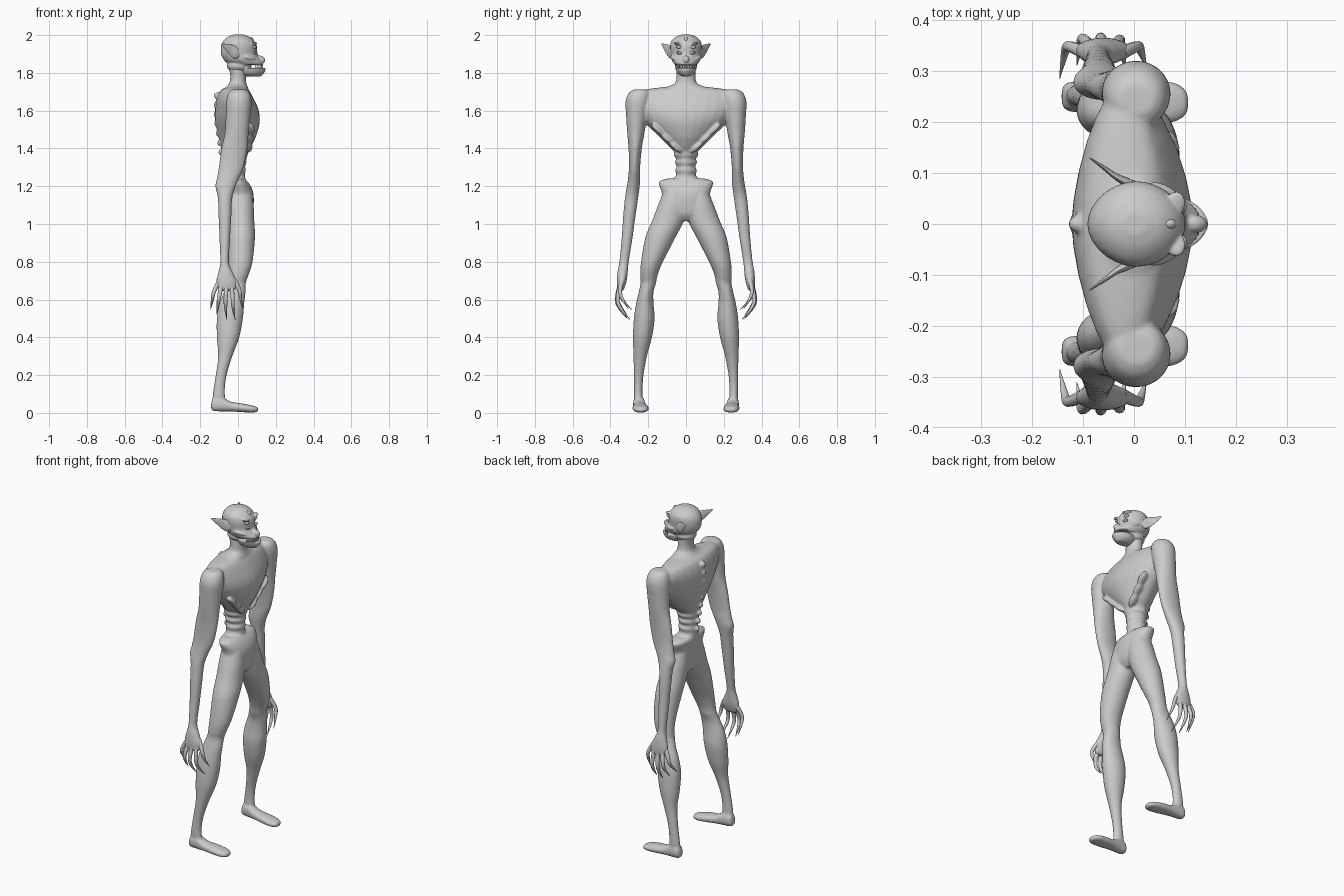
import bpy, bmesh, math
from mathutils import Vector, Matrix


def finish(bm, name):
    bmesh.ops.recalc_face_normals(bm, faces=bm.faces)
    for f in bm.faces:
        f.smooth = True
    me = bpy.data.meshes.new(name)
    bm.to_mesh(me)
    bm.free()
    ob = bpy.data.objects.new(name, me)
    bpy.context.collection.objects.link(ob)
    return ob


def spline(rows, steps=4):
    """Catmull-Rom interpolation between section rows."""
    out = []
    for i in range(len(rows) - 1):
        p0, p1 = rows[max(i - 1, 0)], rows[i]
        p2, p3 = rows[i + 1], rows[min(i + 2, len(rows) - 1)]
        for k in range(steps):
            t = k / steps
            out.append([0.5 * (2 * b + (c - a) * t + (2 * a - 5 * b + 4 * c - d) * t * t
                               + (3 * b - a - 3 * c + d) * t ** 3)
                        for a, b, c, d in zip(p0, p1, p2, p3)])
    return out + [list(rows[-1])]


def loft(name, rows, axis='z', p=2.0, side=1, n=28):
    """Rows are (position, min a, max a, min b, max b) of each section."""
    bm = bmesh.new()
    rings = []
    for h, a0, a1, b0, b1 in spline(rows):
        ring = []
        for i in range(n):
            t = 2 * math.pi * i / n
            c, s = math.cos(t), math.sin(t)
            a = (a0 + a1) / 2 + (a1 - a0) / 2 * math.copysign(abs(c) ** (2 / p), c)
            b = (b0 + b1) / 2 + (b1 - b0) / 2 * math.copysign(abs(s) ** (2 / p), s)
            co = (a, b * side, h) if axis == 'z' else (h, a * side, b)
            ring.append(bm.verts.new(co))
        rings.append(ring)
    for r, q in zip(rings, rings[1:]):
        for i in range(n):
            j = (i + 1) % n
            bm.faces.new((r[i], r[j], q[j], q[i]))
    bm.faces.new(rings[0])
    bm.faces.new(rings[-1])
    return finish(bm, name)


def sym(rows):
    return [(z, xb, xf, -w, w) for z, xb, xf, w in rows]


def blob(name, loc, size, rot=(0, 0, 0)):
    bm = bmesh.new()
    bmesh.ops.create_uvsphere(bm, u_segments=20, v_segments=12, radius=1)
    ob = finish(bm, name)
    ob.location, ob.scale, ob.rotation_euler = loc, size, rot
    return ob


def fuse(parts, name, voxel, smooth):
    bpy.ops.object.select_all(action='DESELECT')
    for o in parts:
        o.select_set(True)
    bpy.context.view_layer.objects.active = parts[0]
    bpy.ops.object.join()
    ob = parts[0]
    ob.name = name
    m = ob.modifiers.new("fuse", 'REMESH')
    m.mode, m.voxel_size, m.use_smooth_shade = 'VOXEL', voxel, True
    m = ob.modifiers.new("soften", 'SMOOTH')
    m.factor, m.iterations = 0.5, smooth
    return ob


# Torso: broad shoulders, V-shaped chest, thin ridged waist
parts = [loft("torso", sym([
    (1.725, -.06, .04, .12), (1.705, -.095, .06, .24), (1.66, -.115, .085, .28),
    (1.60, -.122, .11, .262), (1.54, -.12, .115, .22), (1.47, -.105, .098, .15),
    (1.42, -.092, .075, .10), (1.385, -.085, .055, .064), (1.365, -.082, .052, .066),
    (1.345, -.078, .044, .052), (1.325, -.077, .045, .06), (1.305, -.073, .038, .048),
    (1.285, -.073, .042, .058), (1.26, -.07, .036, .052), (1.235, -.068, .04, .07),
    (1.20, -.06, .04, .09)]), p=1.75)]

# Pelvis with flared hip crests
parts.append(loft("pelvis", sym([
    (1.24, -.06, .035, .105), (1.225, -.066, .05, .142), (1.20, -.066, .068, .14),
    (1.16, -.062, .082, .128), (1.10, -.06, .083, .135), (1.05, -.055, .075, .13),
    (1.015, -.03, .05, .07)]), p=2.2))

# Neck and trapezius
parts.append(loft("neck", sym([
    (1.86, -.06, .04, .05), (1.80, -.043, .042, .05), (1.765, -.042, .042, .052),
    (1.74, -.05, .046, .065), (1.715, -.07, .055, .13), (1.68, -.08, .06, .16)])))

# Vertebrae down the back
for i in range(9):
    z = 1.68 - i * .05
    x = -.113 + .045 * max(0, (1.55 - z) / .3)
    parts.append(blob("vertebra", (x, 0, z), (.016, .016, .017)))

for s in (1, -1):
    # Arm down to the palm
    parts.append(loft("arm", [
        (1.712, -.03, .04, .215, .275), (1.695, -.05, .06, .19, .302),
        (1.65, -.062, .072, .19, .32), (1.57, -.065, .066, .205, .317),
        (1.48, -.07, .056, .22, .311), (1.40, -.088, .05, .234, .304),
        (1.30, -.102, .03, .243, .302), (1.24, -.112, .005, .243, .307),
        (1.20, -.12, -.012, .245, .313), (1.14, -.107, -.03, .253, .323),
        (1.05, -.103, -.035, .266, .332), (.92, -.098, -.042, .284, .341),
        (.80, -.094, -.048, .303, .353), (.75, -.103, -.03, .308, .362),
        (.70, -.115, -.008, .314, .366), (.66, -.108, -.01, .326, .364),
        (.645, -.09, -.025, .335, .358)], side=s))
    # Leg from hip to ankle
    parts.append(loft("leg", [
        (1.17, -.05, .07, .02, .12), (1.10, -.058, .083, .0, .148),
        (1.02, -.058, .086, .01, .178), (.93, -.055, .09, .055, .215),
        (.80, -.05, .077, .122, .238), (.73, -.052, .056, .15, .242),
        (.69, -.058, .042, .158, .24), (.64, -.075, .04, .172, .25),
        (.58, -.098, .033, .172, .264), (.50, -.112, .026, .166, .276),
        (.40, -.112, .007, .18, .281), (.30, -.105, -.03, .207, .278),
        (.20, -.118, -.06, .225, .276), (.11, -.132, -.07, .23, .276),
        (.04, -.138, -.06, .225, .275)], side=s))
    # Foot, lofted from heel to toes
    parts.append(loft("foot", [
        (-.142, .235, .265, .02, .05), (-.13, .222, .278, .01, .08),
        (-.09, .217, .28, .008, .085), (-.04, .21, .28, .008, .06),
        (.02, .2, .283, .004, .05), (.07, .198, .28, .002, .04),
        (.098, .21, .268, .004, .032), (.107, .225, .25, .01, .024)],
        'x', 2.4, s))
    # Raised rib edge of the chest
    for k in range(3):
        parts.append(blob("rib", (.065 - k * .006, s * (.15 - k * .045), 1.50 - k * .045),
                          (.025, .045, .014), (s * .75, 0, 0)))
fuse(parts, "body", .006, 4)

# Head: skull, nose, brow, hinge and lower jaw
head = [loft("skull", sym([
    (2.003, -.02, .025, .022), (1.992, -.052, .058, .052), (1.97, -.077, .085, .077),
    (1.94, -.09, .1, .084), (1.90, -.09, .103, .08), (1.87, -.076, .12, .076),
    (1.855, -.062, .132, .068), (1.843, -.05, .132, .058)]), p=1.9)]
head.append(loft("jaw", sym([
    (1.826, .0, .145, .057), (1.812, .0, .145, .052),
    (1.795, .01, .135, .042), (1.782, .03, .122, .022)]), p=1.8))
head.append(blob("jaw_hinge", (.005, 0, 1.838), (.065, .06, .038)))
head.append(blob("nose", (.12, 0, 1.872), (.026, .018, .018), (0, .5, 0)))
for s in (1, -1):
    head.append(blob("brow", (.078, s * .035, 1.952), (.022, .032, .009), (s * .3, 0, -s * .4)))
    head.append(blob("cheekbone", (.06, s * .058, 1.878), (.04, .018, .012), (0, .2, -s * .5)))
fuse(head, "head", .004, 2)

# Ears, swept back to points
for s in (1, -1):
    loft("ear", [
        (.015, .06, .078, 1.89, 1.925), (-.01, .07, .09, 1.876, 1.94),
        (-.035, .085, .1, 1.885, 1.949), (-.06, .106, .116, 1.915, 1.953),
        (-.087, .128, .131, 1.95, 1.957)], 'x', 2, s)

# Eyes: two pairs and a single upright one on the forehead
blob("forehead_eye", (.068, 0, 1.974), (.016, .011, .015), (0, .7, 0))
for s in (1, -1):
    blob("upper_eye", (.084, s * .036, 1.935), (.014, .018, .009), (s * .25, 0, -s * .5))
    blob("lower_eye", (.089, s * .034, 1.905), (.014, .017, .008), (s * .25, 0, -s * .5))

# Teeth around both lips
bm = bmesh.new()
for i in range(13):
    a = math.radians(-66 + 11 * i)
    x, y = .066 + .062 * math.cos(a), .05 * math.sin(a)
    for z, flip in ((1.838, math.pi), (1.83, 0)):
        bmesh.ops.create_cone(bm, cap_ends=True, segments=6, radius1=.005, radius2=.0005, depth=.014,
                              matrix=Matrix.Translation((x, y, z)) @ Matrix.Rotation(flip, 4, 'X'))
finish(bm, "teeth")

# Clawed fingers, curling inwards
fingers = [
    ((-.095, .335, .70), (-.128, .352, .65), (-.135, .345, .60), (-.146, .285, .545)),
    ((-.085, .345, .68), (-.10, .368, .62), (-.105, .358, .575), (-.112, .312, .52)),
    ((-.06, .347, .68), (-.066, .372, .61), (-.066, .355, .55), (-.06, .306, .495)),
    ((-.035, .345, .68), (-.028, .368, .61), (-.026, .35, .55), (-.015, .296, .495)),
    ((-.025, .335, .71), (.008, .352, .66), (.012, .345, .61), (.025, .305, .55))]
for s in (1, -1):
    cu = bpy.data.curves.new("fingers", 'CURVE')
    cu.dimensions, cu.bevel_depth, cu.bevel_resolution = '3D', .012, 3
    cu.use_fill_caps = True
    for path in fingers:
        sp = cu.splines.new('NURBS')
        sp.points.add(3)
        for pt, (x, y, z), r in zip(sp.points, path, (1.1, .9, .75, .06)):
            pt.co, pt.radius = (x, y * s, z, 1), r
        sp.order_u, sp.use_endpoint_u, sp.resolution_u = 3, True, 6
    bpy.context.collection.objects.link(bpy.data.objects.new("fingers", cu))
